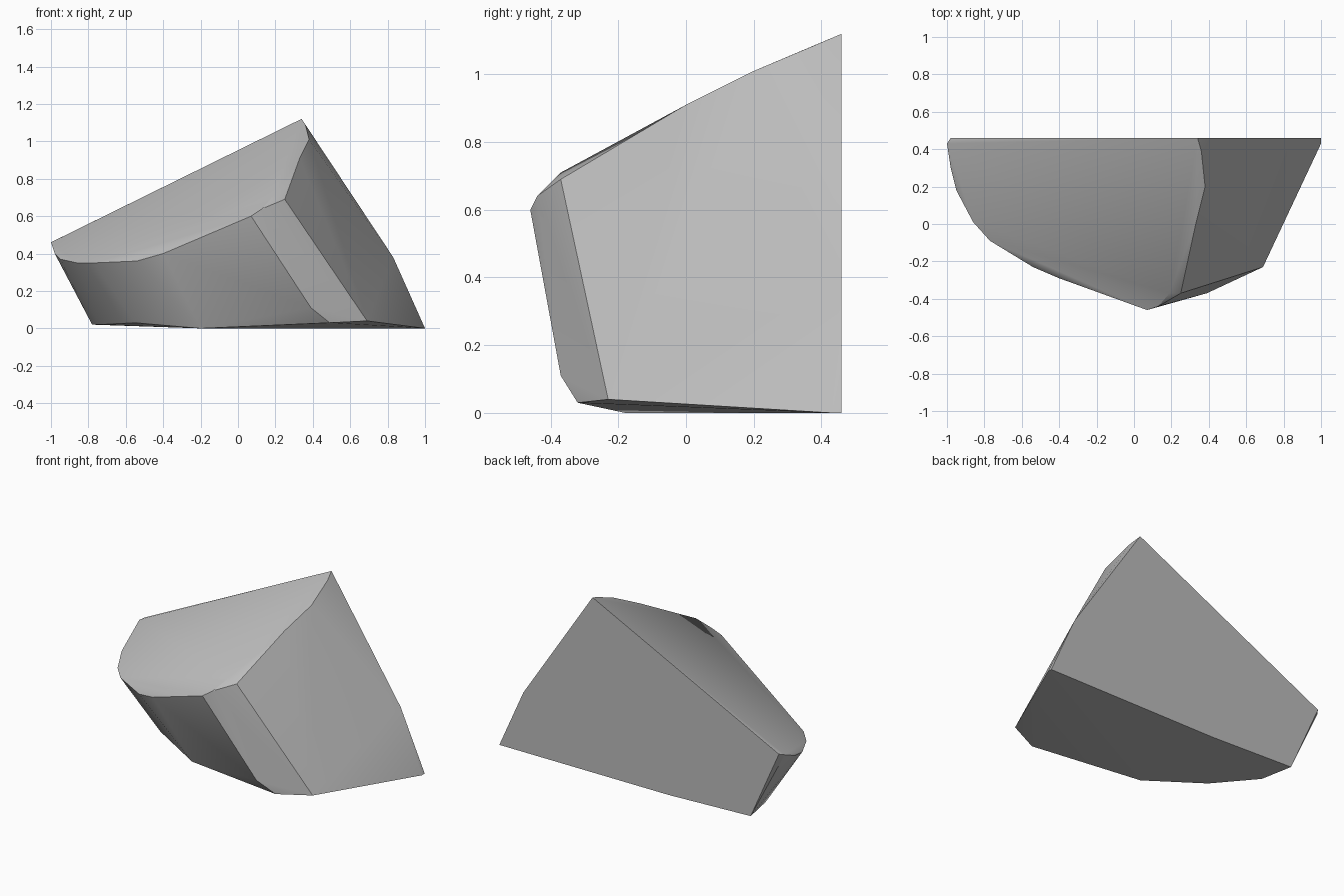
import bpy
import bmesh
import math
from mathutils import Vector

BACK = 0.46  # depth of the flat cut at the rear

# Remove the default object
default_cube = bpy.data.objects.get("Cube")
if default_cube:
    bpy.data.objects.remove(default_cube, do_unlink=True)


def flat_material(name, colour):
    material = bpy.data.materials.new(name)
    material.use_nodes = True
    material.diffuse_color = colour
    shader = next(n for n in material.node_tree.nodes if n.type == "BSDF_PRINCIPLED")
    shader.inputs["Base Color"].default_value = colour
    return material


def hull_object(name, points, material):
    """Wrap the corner points in a closed convex shell."""
    shell = bmesh.new()
    for point in points:
        shell.verts.new(Vector(point))
    hull = bmesh.ops.convex_hull(shell, input=shell.verts)
    loose = {g for g in hull["geom_interior"] + hull["geom_unused"]
             if isinstance(g, bmesh.types.BMVert)}
    bmesh.ops.delete(shell, geom=list(loose), context="VERTS")
    bmesh.ops.dissolve_limit(shell, angle_limit=math.radians(1),
                             verts=shell.verts, edges=shell.edges)
    bmesh.ops.recalc_face_normals(shell, faces=shell.faces)
    mesh = bpy.data.meshes.new(name)
    shell.to_mesh(mesh)
    shell.free()
    mesh.materials.append(material)
    obj = bpy.data.objects.new(name, mesh)
    bpy.context.collection.objects.link(obj)
    return obj


# Rim of the sloping top, from the rounded tip round the front to the peak
top_rim = [
    (-1, .43, .46), (-.98, .3, .4), (-.95, .18, .37), (-.86, .01, .35),
    (-.77, -.09, .35), (-.54, -.23, .36), (-.4, -.29, .4), (.07, -.46, .6),
    (.13, -.44, .64), (.19, -.37, .71), (.25, -.37, .69), (.33, 0, .91),
    (.38, .2, 1.01), (.36, .39, 1.09),
]

# Rim of the base, with the chamfered front corner
base_rim = [
    (-.74, .25, .02), (-.55, 0, .03), (-.2, -.18, 0), (.39, -.37, .11),
    (.49, -.32, .03), (.69, -.23, .04), (1, .43, 0),
]

# Outline of the flat rear cut, as width and height
back_outline = [(-.98, .47), (.34, 1.12), (.83, .38), (1, 0), (-.2, 0), (-.78, .02)]
back_rim = [(x, BACK, z) for x, z in back_outline]

stone_grey = flat_material("stone grey", (0.5, 0.5, 0.5, 1))
rock = hull_object("rock_chunk", top_rim + base_rim + back_rim, stone_grey)

# Smooth the gentle curves and keep the broken edges crisp
bpy.ops.object.select_all(action="DESELECT")
rock.select_set(True)
bpy.context.view_layer.objects.active = rock
bpy.ops.object.shade_smooth_by_angle(angle=math.radians(30))
